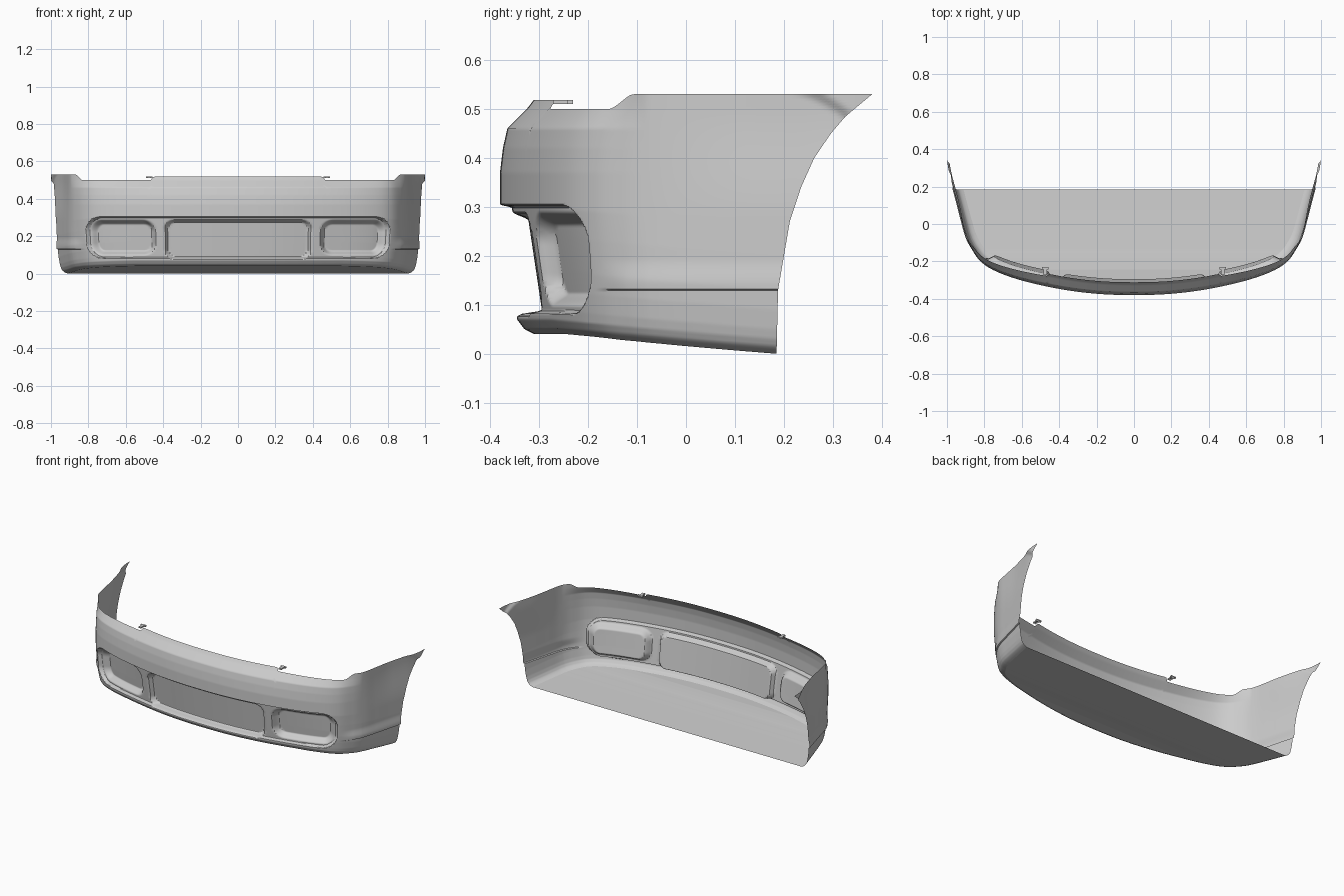
import bpy, bmesh, math
from mathutils import Vector

if "Cube" in bpy.data.objects:
    bpy.data.objects.remove(bpy.data.objects["Cube"])

ROWS, FRONT, SIDE = 120, 130, 60

# half outline seen from above, centre to rear corner
PLAN = [(-.2, -.373), (0, -.38), (.2, -.373), (.4, -.347), (.6, -.302), (.74, -.252), (.82, -.2),
        (.87, -.13), (.9, -.06), (.922, .02), (.945, .11), (.966, .19), (.987, .27),
        (.998, .33), (1.0, .38), (1.0, .43)]
# inward offset by height for the nose, and by height above the floor for the sides
NOSE_TOP = [(.30, 0), (.37, 0), (.42, .006), (.46, .015), (.50, .055), (.52, .07), (.53, .075)]
NOSE_LOW = [(0, .07), (.01, .05), (.03, .035), (.06, .03), (.26, 0)]
SIDE_LOW = [(0, .055), (.006, .04), (.015, .028), (.03, .019), (.05, .013), (.09, .006), (.13, .002), (.2, 0)]
# wheel arch edge: y by height
ARCH = [(0, .185), (.13, .188), (.2, .2), (.27, .212), (.34, .235), (.4, .262), (.45, .296), (.485, .326), (.53, .38)]


def lerp_table(tab, a):
    if a <= tab[0][0]:
        return tab[0][1]
    for (a0, b0), (a1, b1) in zip(tab, tab[1:]):
        if a <= a1:
            return b0 + (b1 - b0) * (a - a0) / (a1 - a0)
    return tab[-1][1]


def smooth(a, b, x):
    k = min(1, max(0, (x - a) / (b - a)))
    return k * k * (3 - 2 * k)


def plan(t):
    i = min(int(t), len(PLAN) - 4)
    f = t - i
    p0, p1, p2, p3 = (Vector(p) for p in PLAN[i:i + 4])
    return .5 * (2 * p1 + (p2 - p0) * f + (2 * p0 - 5 * p1 + 4 * p2 - p3) * f * f
                 + (3 * p1 - p0 - 3 * p2 + p3) * f ** 3)


def find_t(y):
    lo, hi = 0, len(PLAN) - 3
    for _ in range(26):
        mid = (lo + hi) / 2
        lo, hi = (mid, hi) if plan(mid).y < y else (lo, mid)
    return lo


def inside(x, z, cx, cz, hx, hz, r):
    """Distance inside a rounded rectangle (positive inside)."""
    qx, qz = abs(x - cx) - hx + r, abs(z - cz) - hz + r
    return r - math.hypot(max(qx, 0), max(qz, 0)) - min(max(qx, qz), 0)


def floor_z(y):
    return .04 * (1 - min(1, max(0, (y + .31) / .495)))


def top_z(x, y):
    z = .50 + .018 * (1 - smooth(.465, .48, x))
    return z + .03 * smooth(-.17, -.11, y)


def shell_point(t, x0, z, floor):
    p = plan(t)
    d = plan(t + .01) - plan(max(t - .01, 0))
    n = Vector((-d.y, d.x)).normalized()
    w = min(1, max(0, (-.08 - p.y) / .25))
    h = z - floor
    off = w * (lerp_table(NOSE_TOP, z) + lerp_table(NOSE_LOW, h)) + (1 - w) * lerp_table(SIDE_LOW, h)
    # recessed mouth band and the three blanked openings
    if p.y < -.05:
        off += .024 * smooth(0, .007, inside(x0, z, 0, .193, .818, .112, .085))
        off += .030 * smooth(.004, .022, inside(x0, z, 0, .182, .405, .112, .06))
        off += .036 * smooth(.006, .036, inside(x0, z, .628, .193, .188, .104, .075))
    # raised crease along the flank
    if z > .13:
        off -= .007 * (1 - smooth(.14, .195, z)) * smooth(-.2, -.12, p.y)
    # upper flank leans in, then flares out at the rear corner
    crease = .53 - .05 * (max(p.y - .19, 0) / .13) ** 2
    off += .012 * smooth(.28, .5, z) * smooth(-.1, .15, p.y) * (1 - smooth(0, .03, z - crease))
    q = p + Vector((n.x, n.y * (1 - smooth(-.1, .12, p.y)))) * off
    return (max(q.x, 0) if t > 0 else 0, q.y, z)


def make_object(name, bm, mirror=False, angle=32):
    bmesh.ops.recalc_face_normals(bm, faces=bm.faces)
    me = bpy.data.meshes.new(name)
    bm.to_mesh(me)
    bm.free()
    ob = bpy.data.objects.new(name, me)
    bpy.context.collection.objects.link(ob)
    bpy.ops.object.select_all(action='DESELECT')
    ob.select_set(True)
    bpy.context.view_layer.objects.active = ob
    bpy.ops.object.shade_smooth_by_angle(angle=math.radians(angle))
    if mirror:
        m = ob.modifiers.new("Mirror", 'MIRROR')
        m.use_clip = True
    return ob


# bumper skin: columns run from the centre round to the wheel arch,
# rows line up with the flank crease and the top of the mouth
T0 = find_t(-.1)
bm = bmesh.new()
cols = []
for c in range(FRONT + SIDE + 1):
    u = (c - FRONT) / SIDE
    t = T0 * min(1, c / FRONT) if u <= 0 else None
    base = plan(t) if u <= 0 else Vector((.95, -.1 + .285 * u))
    zb, zt = floor_z(base.y), top_z(base.x, base.y)
    levels = [(0, zb), (32, .129), (33, .132), (73, .298), (76, .3055), (ROWS, zt)]
    col = []
    for r in range(ROWS + 1):
        z = lerp_table(levels, r)
        tt = t if u <= 0 else find_t(-.1 + u * (lerp_table(ARCH, z) + .1))
        x0 = base.x if u <= 0 else plan(tt).x
        col.append(bm.verts.new(shell_point(tt, x0, z, zb)))
    cols.append(col)
for a, b in zip(cols, cols[1:]):
    for r in range(ROWS):
        bm.faces.new((a[r], b[r], b[r + 1], a[r + 1]))
lower_edge = [tuple(c[0].co) for c in cols]
make_object("bumper_skin", bm, True)

# flat undertray closing the bottom
bm = bmesh.new()
rim = [bm.verts.new(p) for p in lower_edge]
mid = [rim[0]] + [bm.verts.new((0, p[1], p[2])) for p in lower_edge[1:]]
for i in range(len(rim) - 1):
    ring = [rim[i], rim[i + 1], mid[i + 1], mid[i]]
    bm.faces.new(ring[:3] if i == 0 else ring)
make_object("undertray", bm, True)

# small T-shaped mounting tabs on the upper edge
bm = bmesh.new()
for cx, cy, lx, ly in ((.475, -.257, .018, .03), (.475, -.237, .034, .012)):
    v = [bm.verts.new((cx + a * lx / 2, cy + b * ly / 2, .518)) for a, b in ((-1, -1), (1, -1), (1, 1), (-1, 1))]
    bm.faces.new(v)
    w = [bm.verts.new((p.co.x, p.co.y, .510)) for p in v]
    for i in range(4):
        bm.faces.new((v[i], v[i - 1], w[i - 1], w[i]))
make_object("mounting_tab", bm, True)
